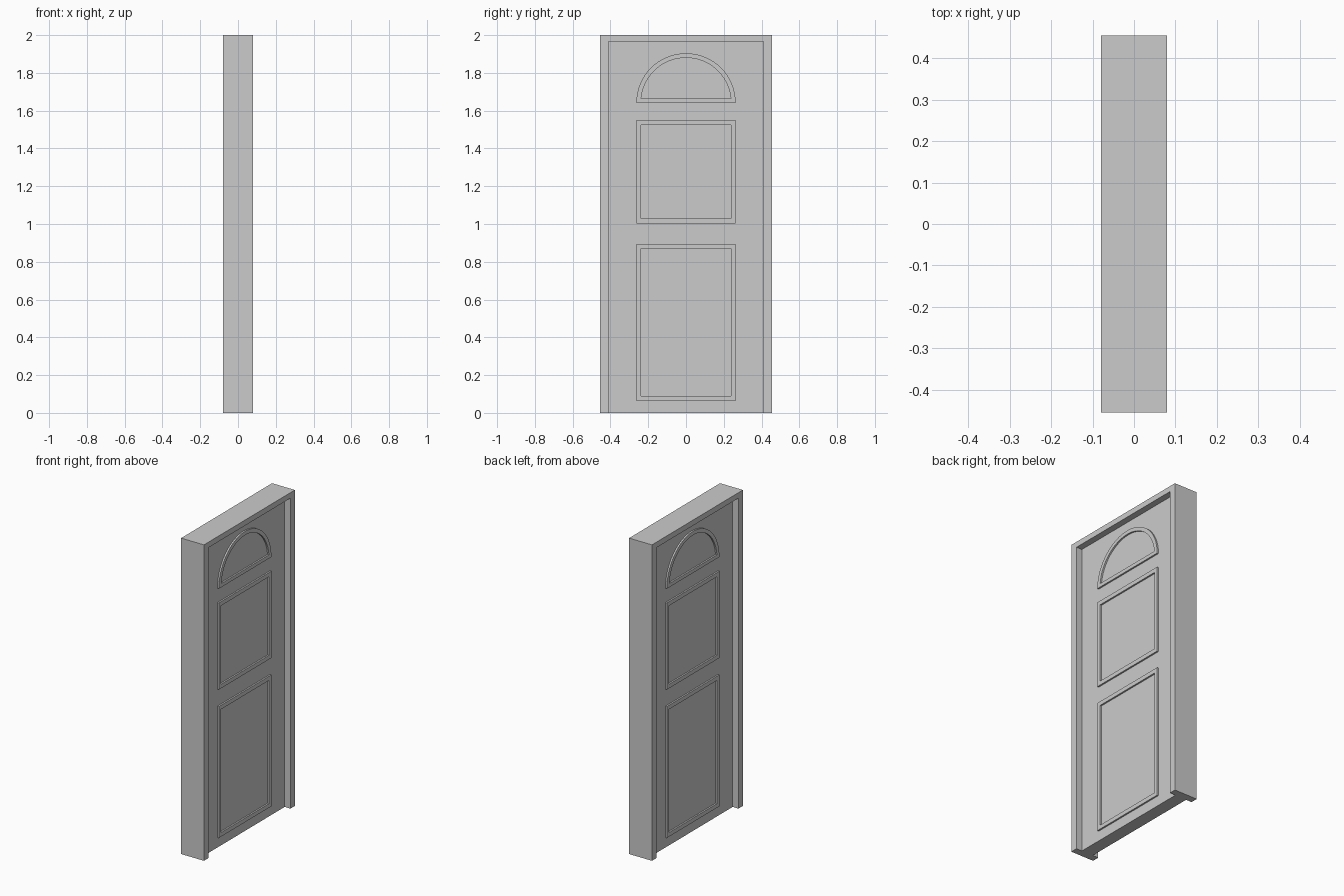
import bpy, bmesh
from math import sin, cos, pi, asin

if "Cube" in bpy.data.objects:
    bpy.data.objects.remove(bpy.data.objects["Cube"])


def band(name, outer, inner, x0, x1, closed=True):
    """Solid band between two matching (y, z) loops, thickened along x."""
    bm = bmesh.new()
    rows = [[bm.verts.new((x, y, z)) for y, z in loop]
            for loop, x in ((outer, x0), (inner, x0), (inner, x1), (outer, x1))]
    n = len(outer)
    for i in range(n if closed else n - 1):
        j = (i + 1) % n
        for k in range(4):
            a, b = rows[k], rows[(k + 1) % 4]
            bm.faces.new((a[i], a[j], b[j], b[i]))
    if not closed:
        for i in (0, n - 1):
            bm.faces.new([r[i] for r in rows])
    bmesh.ops.recalc_face_normals(bm, faces=bm.faces)
    mesh = bpy.data.meshes.new(name)
    bm.to_mesh(mesh)
    bm.free()
    obj = bpy.data.objects.new(name, mesh)
    bpy.context.collection.objects.link(obj)
    return obj


def rect(w, z0, z1):
    return [(-w, z0), (w, z0), (w, z1), (-w, z1)]


def arch(r, zc, z0, n=32):
    a0 = asin((z0 - zc) / r)
    return [(r * cos(a0 + (pi - 2 * a0) * i / n),
             zc + r * sin(a0 + (pi - 2 * a0) * i / n)) for i in range(n + 1)]


def moulding(name, outer, inner):
    # raised trim, repeated on both faces of the leaf
    obj = band(name, outer, inner, 0.039, 0.05)
    obj.modifiers.new("both_faces", 'MIRROR').use_axis[0] = True
    return obj


# Frame: two jambs and a head, open at the bottom
def portal(w, top):
    return [(-w, 0), (-w, top), (w, top), (w, 0)]


band("door_frame", portal(0.455, 2.0), portal(0.41, 1.965), -0.08, 0.08, closed=False)

# Door leaf, recessed on both sides
bpy.ops.mesh.primitive_cube_add(size=1, location=(0, 0, 1.965 / 2))
leaf = bpy.context.object
leaf.name = "door_leaf"
leaf.scale = (0.08, 0.82, 1.965)

# Rectangular panel mouldings
for name, z0, z1 in (("lower_panel_moulding", 0.063, 0.895),
                     ("middle_panel_moulding", 1.002, 1.551)):
    moulding(name, rect(0.263, z0, z1), rect(0.239, z0 + 0.026, z1 - 0.026))

# Half-round top moulding
fan = moulding("arch_moulding", arch(0.263, 1.641, 1.641), arch(0.239, 1.641, 1.664))
bpy.context.view_layer.objects.active = fan
bpy.ops.object.select_all(action='DESELECT')
fan.select_set(True)
bpy.ops.object.shade_smooth_by_angle()
